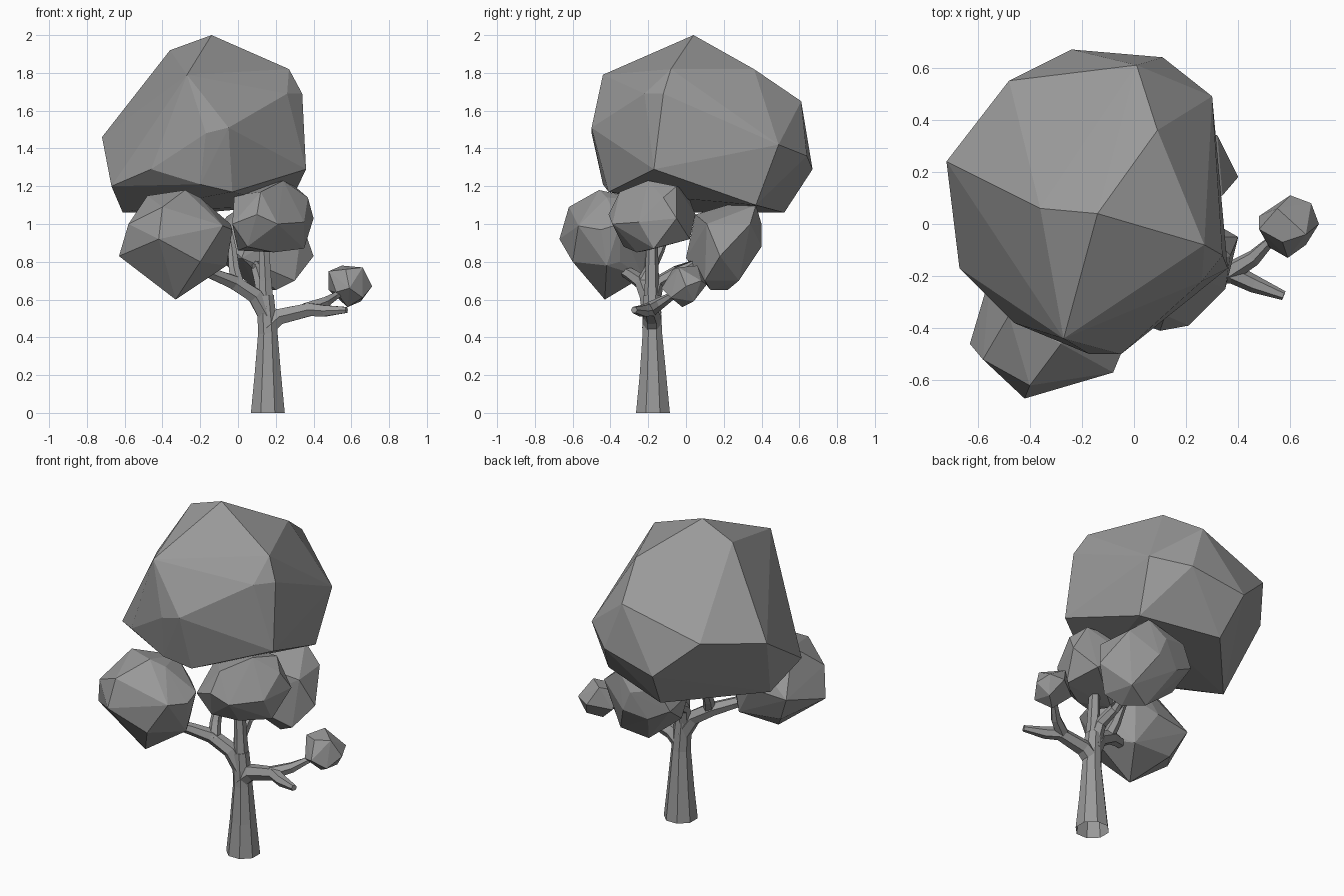
import bpy, bmesh, math
from mathutils import Vector

grey = bpy.data.materials.new("grey")
grey.diffuse_color = (0.32, 0.32, 0.32, 1)


def finish(bm, name):
    bmesh.ops.recalc_face_normals(bm, faces=bm.faces)
    me = bpy.data.meshes.new(name)
    bm.to_mesh(me)
    bm.free()
    me.materials.append(grey)
    ob = bpy.data.objects.new(name, me)
    bpy.context.collection.objects.link(ob)
    return ob


def clump(name, pts):
    """Faceted leaf clump: convex hull of a few corner points."""
    bm = bmesh.new()
    for p in pts:
        bm.verts.new(p)
    bmesh.ops.convex_hull(bm, input=bm.verts)
    loose = [v for v in bm.verts if not v.link_faces]
    bmesh.ops.delete(bm, geom=loose, context='VERTS')
    return finish(bm, name)


def limb(name, path, sides=6, start_cap=True):
    """Tapered faceted tube through (x, y, z, radius) stations."""
    bm = bmesh.new()
    pts = [Vector(p[:3]) for p in path]
    rings = []
    for i, p in enumerate(pts):
        d = (pts[min(i + 1, len(pts) - 1)] - pts[max(i - 1, 0)]).normalized()
        ref = Vector((0, 1, 0)) if abs(d.y) < 0.9 else Vector((1, 0, 0))
        u = d.cross(ref).normalized()
        w = d.cross(u)
        r = path[i][3]
        ring = []
        for k in range(sides):
            a = 2 * math.pi * (k + 0.5) / sides
            ring.append(bm.verts.new(p + r * (math.cos(a) * u + math.sin(a) * w)))
        rings.append(ring)
    for a, b in zip(rings, rings[1:]):
        for k in range(sides):
            j = (k + 1) % sides
            bm.faces.new((a[k], a[j], b[j], b[k]))
    if start_cap:
        bm.faces.new(rings[0])
    bm.faces.new(rings[-1])
    return finish(bm, name)


# trunk (open underneath) and branches
limb("trunk", [(.158, -.175, 0, .097), (.158, -.175, .2, .076), (.158, -.178, .42, .056),
               (.152, -.18, .52, .053), (.145, -.18, .62, .048)], 8, False)
limb("branch_right", [(.15, -.18, .45, .052), (.22, -.18, .51, .048), (.38, -.19, .547, .04),
                      (.46, -.23, .54, .034), (.575, -.275, .545, .018)])
limb("twig_right", [(.36, -.19, .547, .04), (.46, -.13, .585, .031), (.51, -.08, .615, .022),
                    (.58, -.02, .66, .018)])
limb("branch_up", [(.15, -.18, .55, .048), (.145, -.18, .7, .037), (.135, -.18, .92, .03)])
limb("branch_left", [(.15, -.18, .52, .052), (.09, -.2, .62, .046), (-.02, -.23, .69, .042),
                     (-.12, -.29, .73, .034), (-.25, -.38, .78, .024)])
limb("branch_crown", [(0, -.23, .68, .038), (-.02, -.19, .76, .032), (-.03, -.14, .86, .026),
                      (-.05, -.1, .97, .02)])
limb("branch_back", [(.14, -.18, .58, .044), (.12, -.15, .69, .036), (.1, -.05, .75, .03),
                     (.1, .08, .8, .024)])

# main crown
clump("crown", [
    (-.14, .04, 2.0), (-.36, .06, 1.92), (-.27, -.44, 1.79), (.27, -.08, 1.82),
    (.34, -.12, 1.69), (.26, -.22, 1.69), (.36, -.17, 1.29), (.09, .36, 1.82),
    (.01, .61, 1.65), (.30, .49, 1.42), (-.48, .55, 1.51), (.11, .64, 1.36),
    (-.24, .67, 1.29), (-.19, .52, 1.06), (-.72, .24, 1.46), (-.67, -.17, 1.2),
    (-.61, .05, 1.06), (.27, .37, 1.1), (-.05, -.5, 1.51), (-.17, -.5, 1.48),
    (-.46, -.38, 1.29), (-.03, -.45, 1.37), (-.03, -.41, 1.17), (-.2, -.44, 1.21)])

# lower leaf clumps
clump("clump_front_left", [
    (-.42, -.67, .92), (-.63, -.46, .83), (-.58, -.52, 1.0), (-.48, -.35, 1.15),
    (-.28, -.46, 1.18), (-.4, -.62, 1.09), (-.08, -.57, .99), (-.03, -.45, .97),
    (-.33, -.43, .6), (-.06, -.42, .78), (-.2, -.6, .8), (-.18, -.2, .98),
    (-.55, -.19, .9), (-.25, -.24, 1.13), (-.2, -.23, .72), (-.2, -.42, 1.14),
    (-.04, -.35, 1.0), (-.09, -.35, .8), (-.47, -.25, .74), (-.32, -.17, .92)])
clump("clump_front_right", [
    (.24, -.2, 1.23), (.3, -.05, 1.2), (.37, -.12, 1.14), (.4, -.05, 1.03),
    (.35, -.25, 1.01), (.35, -.17, .87), (.1, -.41, 1.05), (.21, -.39, 1.0),
    (.05, -.33, .88), (.12, -.35, 1.17), (-.03, -.36, 1.0), (-.02, -.18, 1.15),
    (0, -.2, .86), (.1, .05, 1.05), (.28, .02, .92), (.05, 0, 1.18), (.19, -.26, .85)])
clump("clump_back", [
    (.4, .18, .83), (.32, .34, 1.0), (.34, .11, 1.0), (.2, .13, .65),
    (.25, .28, .7), (.15, .4, .88), (.1, .4, 1.0), (.2, .37, 1.1),
    (.05, .25, 1.11), (.1, .05, 1.05), (-.12, .15, .95), (.02, 0, .82),
    (-.13, .34, .92), (.1, .22, .65), (.3, .1, .7), (-.11, .2, .82), (0, .37, .85),
    (-.06, .36, 1.04)])
clump("clump_twig", [
    (.48, -.02, .75), (.55, .06, .78), (.66, -.04, .77), (.71, 0, .67),
    (.65, .04, .59), (.58, -.02, .56), (.48, .03, .65), (.59, -.13, .66),
    (.52, -.09, .64), (.6, .11, .68), (.68, .08, .7), (.57, -.07, .76),
    (.66, -.08, .61)])
